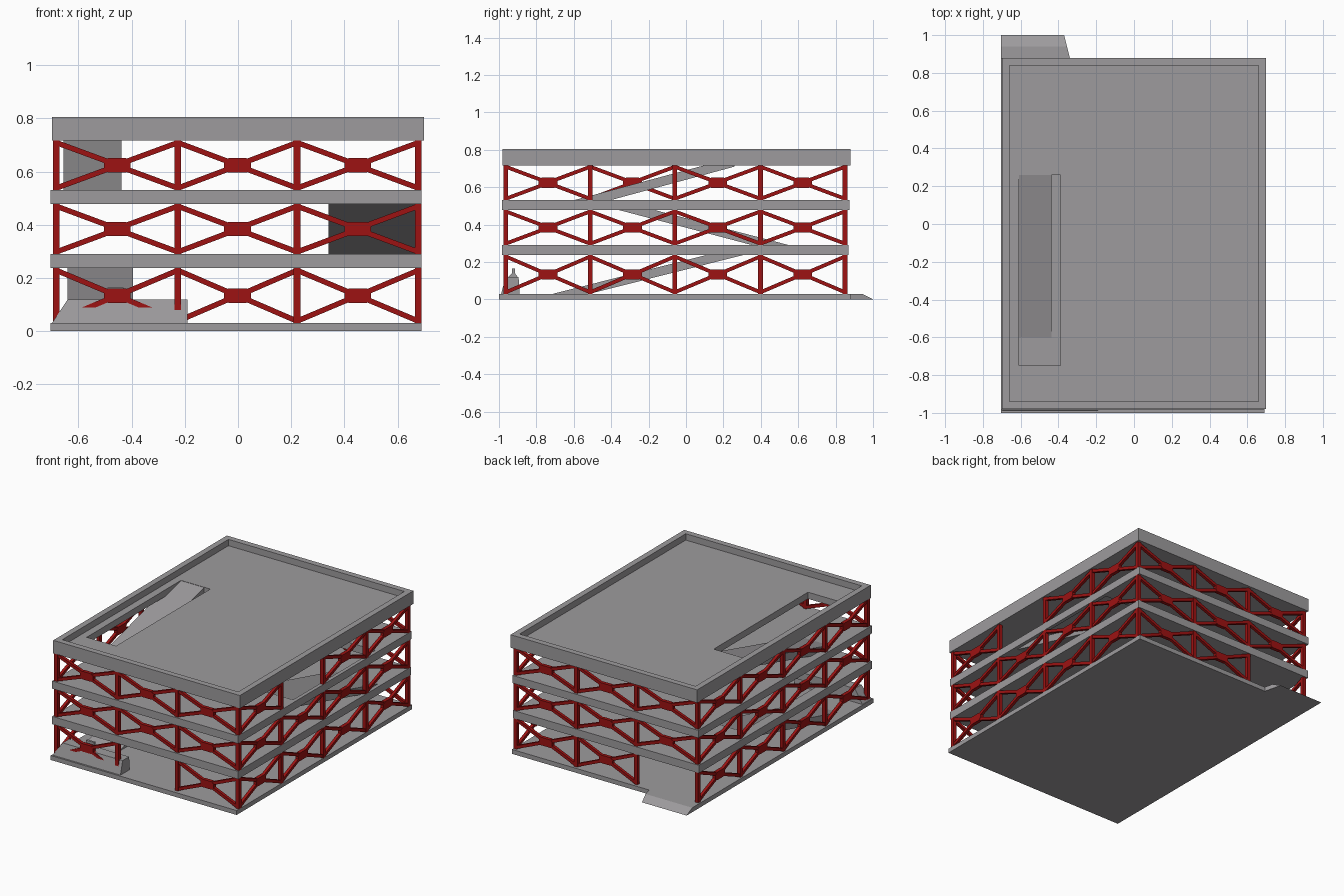
import bpy, bmesh, math
from mathutils import Vector, Matrix

if "Cube" in bpy.data.objects:
    bpy.data.objects.remove(bpy.data.objects["Cube"])


def material(name, rgb):
    m = bpy.data.materials.new(name)
    m.diffuse_color = (*rgb, 1)
    m.use_nodes = True
    m.node_tree.nodes["Principled BSDF"].inputs["Base Color"].default_value = m.diffuse_color
    return m


GREY = material("concrete grey", (0.34, 0.33, 0.34))
RED = material("steel red", (0.34, 0.006, 0.006))


def finish(bm, name, mat):
    bmesh.ops.recalc_face_normals(bm, faces=bm.faces)
    me = bpy.data.meshes.new(name)
    bm.to_mesh(me)
    bm.free()
    me.materials.append(mat)
    ob = bpy.data.objects.new(name, me)
    bpy.context.collection.objects.link(ob)
    return ob


def extrude_faces(bm, faces, vec):
    r = bmesh.ops.extrude_face_region(bm, geom=faces, use_keep_orig=True)
    vs = [g for g in r["geom"] if isinstance(g, bmesh.types.BMVert)]
    bmesh.ops.translate(bm, verts=vs, vec=vec)


def slab(name, x0, x1, y0, y1, z0, z1, hole=None):
    """Flat slab with an optional rectangular opening (hx0, hx1, hy0, hy1)."""
    bm = bmesh.new()
    xs = [x0, hole[0], hole[1], x1] if hole else [x0, x1]
    ys = [y0, hole[2], hole[3], y1] if hole else [y0, y1]
    v = [[bm.verts.new((x, y, z0)) for y in ys] for x in xs]
    faces = []
    for i in range(len(xs) - 1):
        for j in range(len(ys) - 1):
            if hole and i == 1 and j == 1:
                continue
            faces.append(bm.faces.new((v[i][j], v[i + 1][j], v[i + 1][j + 1], v[i][j + 1])))
    if hole:
        bm.verts.ensure_lookup_table()
    extrude_faces(bm, faces, (0, 0, z1 - z0))
    return finish(bm, name, GREY)


def prism_x(name, profile, x0, x1):
    """Profile in (y, z) drawn out along x."""
    bm = bmesh.new()
    f = bm.faces.new([bm.verts.new((x0, y, z)) for y, z in profile])
    extrude_faces(bm, [f], (x1 - x0, 0, 0))
    return finish(bm, name, GREY)


# Slabs
slab("ground_slab", -0.705, 0.69, -1.0, 0.88, 0, 0.03)
slab("second_floor", -0.705, 0.69, -0.985, 0.868, 0.237, 0.29, (-0.64, -0.395, -0.60, 0.31))
slab("third_floor", -0.705, 0.69, -0.985, 0.875, 0.478, 0.53, (0.34, 0.665, -0.36, 0.52))
slab("roof_deck", -0.665, 0.665, -0.945, 0.845, 0.717, 0.762, (-0.61, -0.39, -0.75, 0.26))
slab("roof_parapet", -0.70, 0.70, -0.98, 0.88, 0.717, 0.805, (-0.66, 0.66, -0.94, 0.84))

# Inner ramps between floors
def ramp(name, x0, x1, ya, za, yb, zb, t=0.05):
    d = t * 3.9 * (1 if yb > ya else -1)
    prism_x(name, [(ya, za), (yb, zb), (yb, zb - t), (ya + d, za)], x0, x1)


ramp("lower_ramp", -0.64, -0.395, -0.71, 0.03, 0.31, 0.288)
ramp("middle_ramp", 0.34, 0.665, 0.55, 0.29, -0.36, 0.528)
ramp("upper_ramp", -0.655, -0.437, -0.60, 0.53, 0.26, 0.76)

# Entry ramp at the back, with a tapered side
entry = prism_x("entry_ramp", [(0.88, 0), (0.88, 0.03), (0.94, 0.03), (1.0, 0.0)], -0.705, -0.34)
for v in entry.data.vertices:
    if v.co.x > -0.5:
        v.co.x -= 0.03 * (v.co.y - 0.88) / 0.12

# Low entrance barrier at the front with sloped end and front
wall = prism_x("entrance_barrier", [(-0.988, 0.03), (-0.965, 0.12), (-0.895, 0.12), (-0.89, 0.03)], -0.70, -0.19)
for v in wall.data.vertices:
    if v.co.x < -0.5 and v.co.z > 0.1:
        v.co.x = -0.64
prism_x("barrier_cap", [(-0.95, 0.12), (-0.93, 0.14), (-0.93, 0.165), (-0.915, 0.165),
                        (-0.915, 0.14), (-0.90, 0.12)], -0.49, -0.43)


# Steel trusses: built in a local (u, w) plane, then turned onto each side
def box(bm, mtx, u, w, su, sw, depth, angle=0.0):
    m = mtx @ Matrix.Translation((u, 0, w)) @ Matrix.Rotation(-angle, 4, 'Y') @ Matrix.Diagonal((su, depth, sw, 1))
    bmesh.ops.create_cube(bm, size=1, matrix=m)


def brace(bm, mtx, u0, u1, z0, z1):
    cu, cz = (u0 + u1) / 2, (z0 + z1) / 2
    # eight-sided centre plate
    pts = [(-0.05, -0.014), (-0.034, -0.027), (0.034, -0.027), (0.05, -0.014),
           (0.05, 0.014), (0.034, 0.027), (-0.034, 0.027), (-0.05, 0.014)]
    f = bm.faces.new([bm.verts.new(mtx @ Vector((cu + a, -0.012, cz + b))) for a, b in pts])
    extrude_faces(bm, [f], mtx.to_3x3() @ Vector((0, 0.024, 0)))
    # four arms to the bay corners
    for su in (-1, 1):
        for sw in (-1, 1):
            a = Vector((cu + su * 0.037, cz + sw * 0.015))
            b = Vector((cu + su * (u1 - u0) / 2, cz + sw * ((z1 - z0) / 2 - 0.008)))
            d = b - a
            mid = (a + b) / 2
            box(bm, mtx, mid.x, mid.y, d.length, 0.02, 0.02, math.atan2(d.y, d.x))


XS = [-0.683, -0.226, 0.222, 0.678]
YS = [-0.963, -0.512, -0.06, 0.398, 0.85]
LEVELS = [(0.03, 0.237), (0.29, 0.478), (0.53, 0.717)]
ALONG_Y = Matrix.Rotation(math.pi / 2, 4, 'Z')
SIDES = {
    "front": (Matrix.Translation((0, YS[0], 0)), XS),
    "back": (Matrix.Translation((0, YS[-1], 0)), XS),
    "left": (Matrix.Translation((XS[0], 0, 0)) @ ALONG_Y, YS),
    "right": (Matrix.Translation((XS[-1], 0, 0)) @ ALONG_Y, YS),
}
# Open bays: car entrances and one gap in the upper right side
OPEN = {("front", 0, 1), ("back", 0, 0), ("right", 2, 1)}

for side, (mtx, stops) in SIDES.items():
    for lv, (z0, z1) in enumerate(LEVELS):
        bm = bmesh.new()
        for i in range(len(stops) - 1):
            if (side, lv, i) not in OPEN:
                brace(bm, mtx, stops[i], stops[i + 1], z0, z1)
        # corner posts belong to the front and back only
        posts = stops if side in ("front", "back") else stops[1:-1]
        for u in posts:
            box(bm, mtx, u, (z0 + z1) / 2, 0.025, z1 - z0, 0.025)
        finish(bm, f"{side}_truss_level_{lv + 1}", RED)
